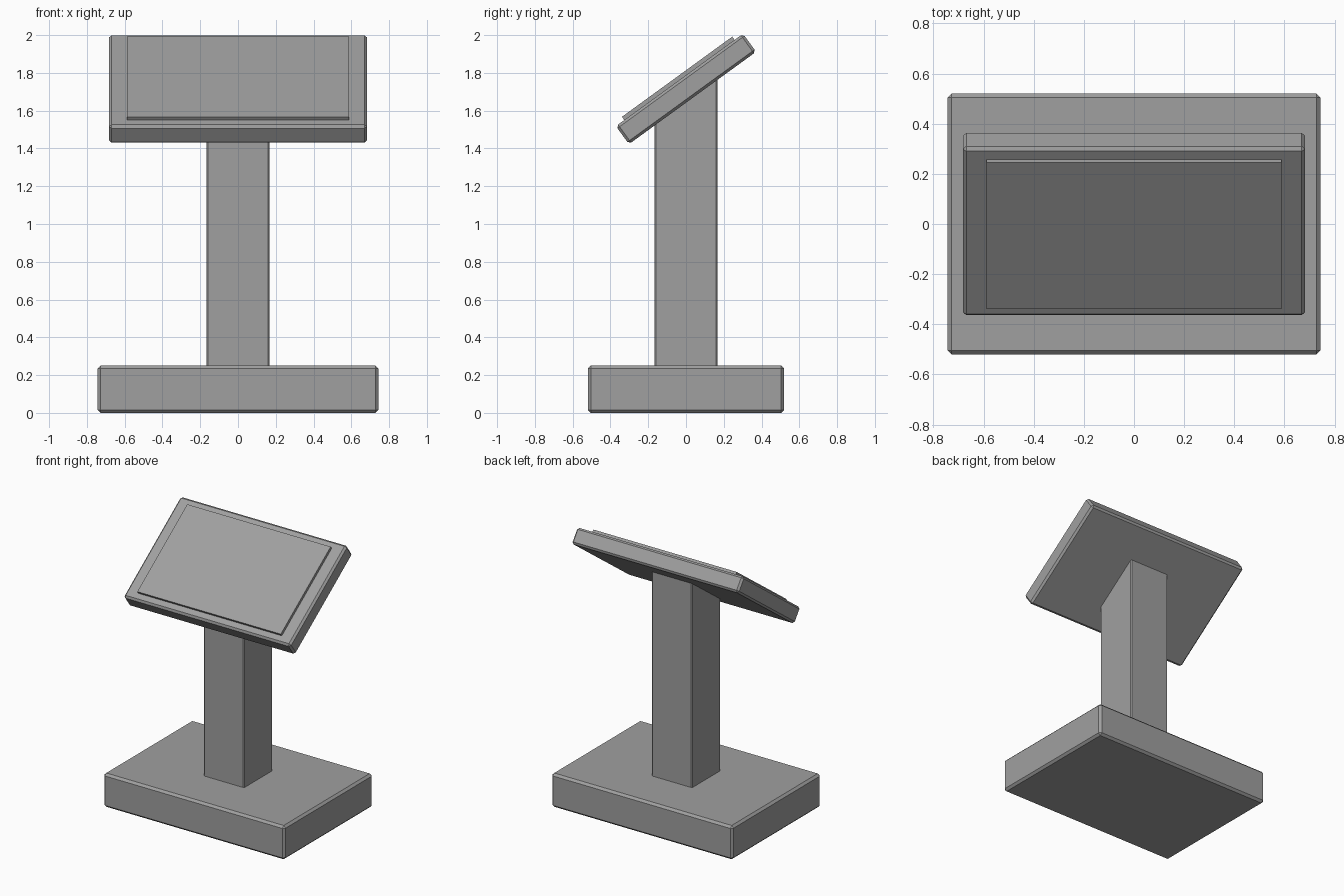
import bpy
import bmesh
import math
from mathutils import Matrix, Vector

cube = bpy.data.objects.get("Cube")
if cube:
    bpy.data.objects.remove(cube, do_unlink=True)

grey = bpy.data.materials.new("plain grey")
grey.use_nodes = True
colour = (0.35, 0.35, 0.35, 1)
grey.diffuse_color = colour
grey.node_tree.nodes["Principled BSDF"].inputs["Base Color"].default_value = colour

TILT = math.radians(36)
DESK_CENTRE = Vector((0, 0, 1.715))
DESK_THICKNESS = 0.118


def box(name, size, centre, bevel=0, tilt=0, top_slope=0):
    """Box with chamfered edges; top_slope shears the upper face along y."""
    bm = bmesh.new()
    bmesh.ops.create_cube(bm, size=1, matrix=Matrix.Diagonal((*size, 1)))
    for v in bm.verts:
        if v.co.z > 0:
            v.co.z += v.co.y * top_slope
    if bevel:
        # A sheared box is chamfered only along its upright edges
        edges = [e for e in bm.edges if not top_slope
                 or abs(e.verts[0].co.z - e.verts[1].co.z) > size[2] / 2]
        bmesh.ops.bevel(bm, geom=edges, offset=bevel, segments=1,
                        affect='EDGES', profile=0.5)
    mesh = bpy.data.meshes.new(name)
    bm.to_mesh(mesh)
    bm.free()
    mesh.materials.append(grey)
    obj = bpy.data.objects.new(name, mesh)
    obj.location = centre
    obj.rotation_euler.x = tilt
    bpy.context.collection.objects.link(obj)
    return obj


# Heavy foot
box("base", (1.486, 1.04, 0.25), (0, 0, 0.125), bevel=0.016)

# Square post, its top cut to meet the sloping desk
post_bottom = 0.24
post_top = DESK_CENTRE.z - DESK_THICKNESS / 2 / math.cos(TILT) + 0.01
box("post", (0.332, 0.332, post_top - post_bottom),
    (0, 0, (post_top + post_bottom) / 2), bevel=0.007, top_slope=math.tan(TILT))

# Tilted desk and the thin panel lying on it
box("desk", (1.366, 0.832, DESK_THICKNESS), DESK_CENTRE, bevel=0.014, tilt=TILT)
normal = Vector((0, -math.sin(TILT), math.cos(TILT)))
box("panel", (1.176, 0.722, 0.03),
    DESK_CENTRE + normal * (DESK_THICKNESS / 2 + 0.006), tilt=TILT)
